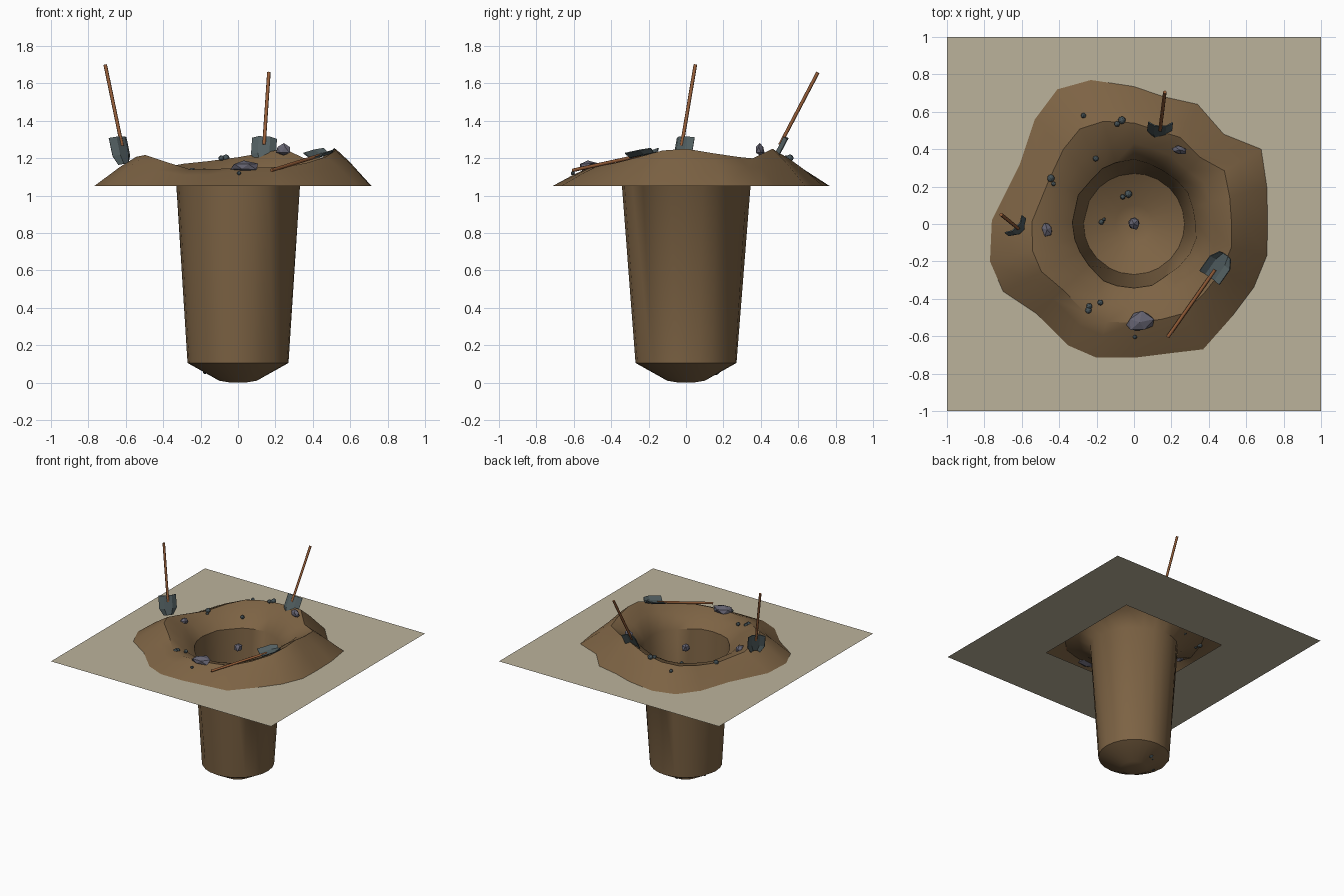
import bpy, bmesh, math, random
from mathutils import Vector, Matrix

if "Cube" in bpy.data.objects:
    bpy.data.objects.remove(bpy.data.objects["Cube"])

random.seed(4)
TOP = 1.05  # ground level


def mat(name, r, g, b):
    m = bpy.data.materials.new(name)
    m.diffuse_color = (r, g, b, 1)
    m.use_nodes = True
    m.node_tree.nodes["Principled BSDF"].inputs["Base Color"].default_value = m.diffuse_color
    return m


GROUND = mat("dry_ground", 0.50, 0.45, 0.33)
SOIL = mat("brown_soil", 0.205, 0.125, 0.058)
STEEL = mat("dark_steel", 0.085, 0.115, 0.12)
WOOD = mat("orange_wood", 0.30, 0.11, 0.04)
ROCK = mat("violet_grey_rock", 0.13, 0.125, 0.165)
PEBBLE = mat("slate_pebble", 0.065, 0.09, 0.10)


def finish(bm, name, material, angle=None):
    bmesh.ops.recalc_face_normals(bm, faces=bm.faces)
    me = bpy.data.meshes.new(name)
    bm.to_mesh(me)
    bm.free()
    me.materials.append(material)
    ob = bpy.data.objects.new(name, me)
    bpy.context.collection.objects.link(ob)
    if angle:
        bpy.context.view_layer.objects.active = ob
        ob.select_set(True)
        bpy.ops.object.shade_smooth_by_angle(angle=math.radians(angle))
        ob.select_set(False)
    return ob


# Ground sheet with a square opening
bm = bmesh.new()
rings = [[bm.verts.new((x * s, y * s, TOP)) for x, y in ((-1, -1), (1, -1), (1, 1), (-1, 1))]
         for s in (1.0, 0.47)]
for i in range(4):
    j = (i + 1) % 4
    bm.faces.new((rings[0][i], rings[0][j], rings[1][j], rings[1][i]))
for f in bm.faces:
    f.normal_update()
ground = finish(bm, "ground_sheet", GROUND)
if ground.data.polygons[0].normal.z < 0:
    ground.data.flip_normals()

# Soil mound and shaft: one skin, outline and ridge height vary around it
OUTLINE = [(.715, 0), (.71, .2), (.68, .4), (.48, .48), (.34, .64), (.16, .68), (0, .735),
           (-.23, .77), (-.41, .72), (-.53, .56), (-.61, .32), (-.76, .02), (-.77, -.2),
           (-.7, -.36), (-.52, -.48), (-.35, -.65), (-.2, -.715), (0, -.715), (.2, -.69),
           (.37, -.67), (.52, -.5), (.64, -.34), (.71, -.17)]
RIDGE = [(0, 1.25), (20, 1.22), (42, 1.19), (62, 1.25), (80, 1.22), (100, 1.19), (125, 1.165),
         (150, 1.135), (182, 1.17), (202, 1.23), (222, 1.18), (240, 1.14), (270, 1.145),
         (300, 1.155), (325, 1.19), (345, 1.24), (360, 1.25)]


def ridge_height(a):
    for (a0, z0), (a1, z1) in zip(RIDGE, RIDGE[1:]):
        if a0 <= a <= a1:
            return z0 + (z1 - z0) * (a - a0) / (a1 - a0)


bm = bmesh.new()
loops = [[] for _ in range(8)]
for x, y in OUTLINE:
    ang = math.atan2(y, x)
    R = math.hypot(x, y)
    h = ridge_height(math.degrees(ang) % 360) - TOP
    lip = 0.335 + random.uniform(-.012, .012)
    ridge = lip + (R - lip) * 0.50
    profile = [(R, 0), (ridge + (R - ridge) * .38, h * .66), (ridge, h),
               (lip + (ridge - lip) * .45, h * .66), (lip, 0),
               (0.27, 0.105 - TOP), (0.10, 0.01 - TOP), (0.04, -TOP)]
    for loop, (r, z) in zip(loops, profile):
        loop.append(bm.verts.new((r * math.cos(ang), r * math.sin(ang), TOP + z)))
n = len(OUTLINE)
for a, b in zip(loops, loops[1:]):
    for i in range(n):
        j = (i + 1) % n
        bm.faces.new((a[i], a[j], b[j], b[i]))
bm.faces.new(loops[-1])
finish(bm, "soil_mound_and_shaft", SOIL, 40)


# Shovels: wooden pole plus a curved steel blade
def shovel(name, end, joint, width_dir):
    end, joint = Vector(end), Vector(joint)
    d = (joint - end).normalized()
    w = Vector(width_dir)
    w = (w - d * w.dot(d)).normalized()
    nrm = w.cross(d)
    rot = Matrix((w, nrm, d)).transposed().to_4x4()
    tip = joint + d * 0.05
    bm = bmesh.new()
    bmesh.ops.create_cone(bm, cap_ends=True, segments=8, radius1=.0095, radius2=.0095,
                          depth=(tip - end).length,
                          matrix=Matrix.Translation((tip + end) / 2) @ rot)
    finish(bm, name + "_handle", WOOD, 50)
    bm = bmesh.new()
    rows = []
    for t, s in ((0, 1), (.10, 1), (.15, .55)):
        rows.append([bm.verts.new(joint + d * t + w * u * s + nrm * v)
                     for u, v in ((-.065, .022), (-.03, 0), (.03, 0), (.065, .022))])
    for a, b in zip(rows, rows[1:]):
        for i in range(3):
            bm.faces.new((a[i], a[i + 1], b[i + 1], b[i]))
    blade = finish(bm, name + "_blade", STEEL)
    sol = blade.modifiers.new("thickness", "SOLIDIFY")
    sol.thickness = .006
    sol.offset = 0


shovel("left_shovel", (-.71, .05, 1.70), (-.63, -.015, 1.315), (.7, .7, 0))
shovel("back_shovel", (.165, .705, 1.658), (.142, .525, 1.315), (1, 0, 0))
shovel("lying_shovel", (.18, -.605, 1.135), (.405, -.285, 1.205), (.82, -.57, 0))


# Faceted rocks and small round pebbles
def stone(name, loc, size, material, jitter, sub, turn=0):
    bm = bmesh.new()
    bmesh.ops.create_icosphere(bm, subdivisions=sub, radius=1)
    for v in bm.verts:
        v.co *= 1 + random.uniform(-jitter, jitter)
    bm.transform(Matrix.Translation(loc) @ Matrix.Rotation(turn, 4, 'Z')
                 @ Matrix.Diagonal((*size, 1)))
    finish(bm, name, material)


for i, (loc, size, turn) in enumerate([
        ((.03, -.525, 1.155), (.078, .058, .032), .2),
        ((.245, .395, 1.245), (.042, .024, .032), -.2),
        ((-.465, -.03, 1.15), (.032, .042, .03), .5),
        ((0, 0, 1.05), (.035, .035, .035), .8)]):
    stone(f"rock_{i + 1}", loc, size, ROCK, .18, 1, turn)

for i, (x, y, z, r) in enumerate([
        (-.27, .58, 1.15, .014), (-.065, .555, 1.2, .02), (-.09, .535, 1.2, .015),
        (-.205, .35, 1.11, .015), (-.445, .245, 1.14, .02), (-.43, .215, 1.13, .012),
        (-.24, -.44, 1.13, .017), (-.245, -.462, 1.13, .019), (-.18, -.42, 1.13, .015),
        (.005, -.605, 1.12, .011), (-.03, .16, .06, .02), (-.06, .145, .055, .014),
        (-.175, .01, .06, .014), (-.16, .025, .055, .009)]):
    stone(f"pebble_{i + 1}", (x, y, z), (r, r, r), PEBBLE, .04, 2)
